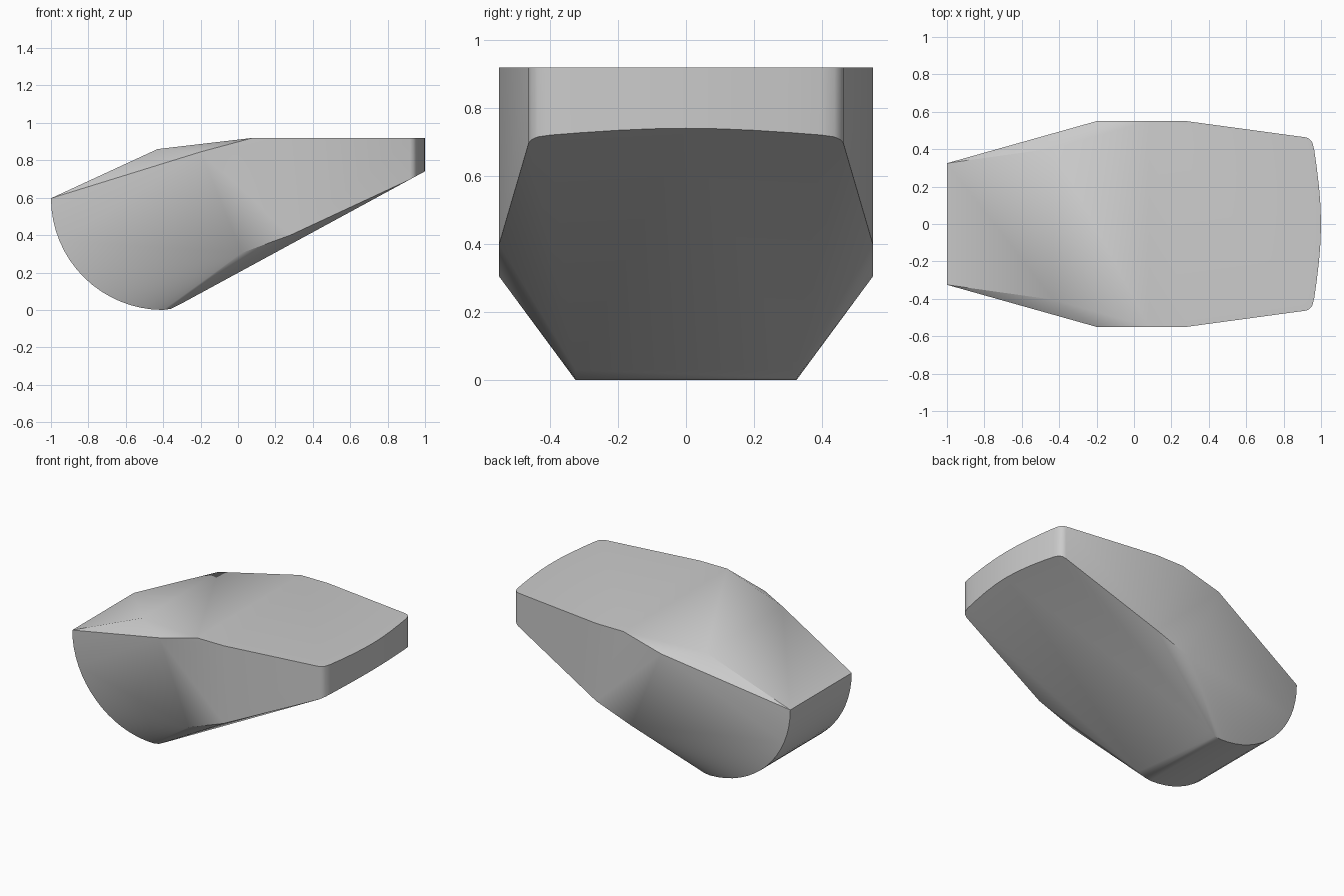
import bpy, bmesh, math

if "Cube" in bpy.data.objects:
    bpy.data.objects.remove(bpy.data.objects["Cube"])

points = []

# rounded nose: circular arc section, constant width
for i in range(17):
    a = math.radians(180 + 90 * i / 16)
    points.append((-0.4 + 0.6 * math.cos(a), 0.325, 0.597 + 0.597 * math.sin(a)))
points += [(-0.36, 0.325, 0.006), (-0.31, 0.325, 0.03)]

# top ridge corner and wide mid-body flank
points += [(-0.43, 0.405, 0.86), (-0.2, 0.55, 0.845), (0.08, 0.55, 0.92),
           (0.28, 0.55, 0.92), (0.28, 0.55, 0.40), (0.02, 0.55, 0.305)]

# bowed tail, its lower edge following the sloped underside
for x, y in [(1, 0), (0.997, 0.1), (0.989, 0.2), (0.976, 0.31), (0.963, 0.4),
             (0.953, 0.437), (0.938, 0.455), (0.92, 0.463)]:
    points += [(x, y, 0.92), (x, y, 0.03 + (x + 0.31) * 0.543)]

# closed convex shell from both mirrored halves
bm = bmesh.new()
for x, y, z in points:
    for s in ((1, -1) if y else (1,)):
        bm.verts.new((x, s * y, z))
result = bmesh.ops.convex_hull(bm, input=bm.verts[:])
loose = [v for v in bm.verts if not v.link_faces]
bmesh.ops.delete(bm, geom=loose, context='VERTS')
bmesh.ops.recalc_face_normals(bm, faces=bm.faces[:])
mesh = bpy.data.meshes.new("body_shell")
bm.to_mesh(mesh)
bm.free()
shell = bpy.data.objects.new("body_shell", mesh)
bpy.context.collection.objects.link(shell)

# soft curves, crisp creases
bpy.context.view_layer.objects.active = shell
shell.select_set(True)
bpy.ops.object.shade_smooth_by_angle(angle=math.radians(30))
